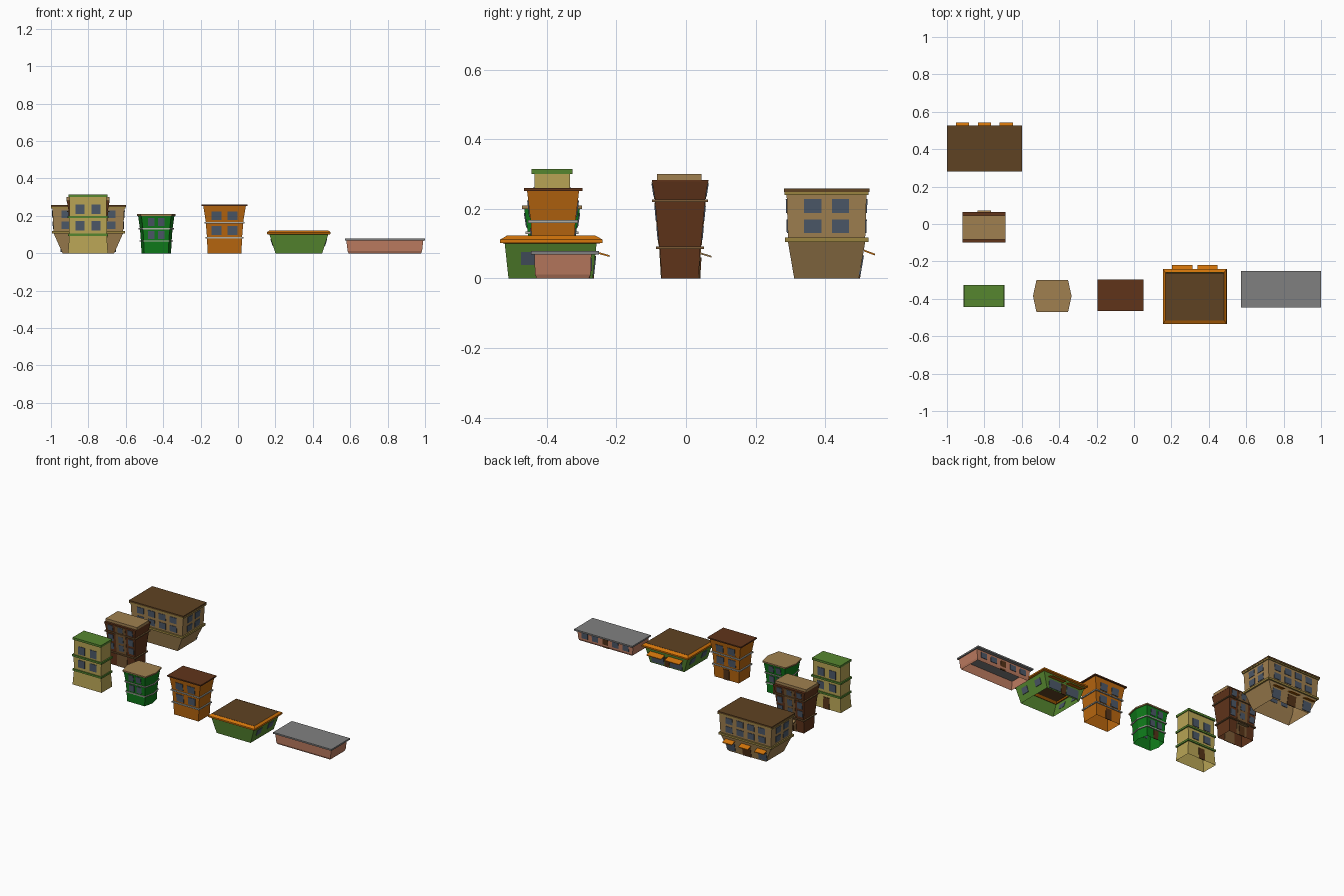
import bpy

if "Cube" in bpy.data.objects:
    bpy.data.objects.remove(bpy.data.objects["Cube"])

def mat(name, hexcol):
    m = bpy.data.materials.new(name)
    c = [int(hexcol[i:i + 2], 16) / 255 for i in (0, 2, 4)]
    m.diffuse_color = [x / 12.92 if x < 0.04 else ((x + 0.055) / 1.055) ** 2.4 for x in c] + [1]
    m.use_nodes = True
    m.node_tree.nodes["Principled BSDF"].inputs["Base Color"].default_value = m.diffuse_color
    return m

TAN, UMBER = mat("tan", "A08050"), mat("umber", "5F4222")
OLIVE, CREAM = mat("olive", "9A8440"), mat("cream", "B8A455")
DARK, BROWN = mat("dark_brown", "60341A"), mat("mid_brown", "7A5A35")
GREEN, LEAF = mat("deep_green", "0F7A1A"), mat("leaf_green", "56862F")
ORANGE, AMBER = mat("orange", "B8660F"), mat("amber", "D0730A")
PINK, GREY = mat("pink", "BC7B60"), mat("roof_grey", "808080")
LIGHT, GLASS = mat("trim_grey", "B0B0A8"), mat("glass", "4C5868")
DOOR = mat("door", "553418")
RECT = [(-1, -1), (1, -1), (1, 1), (-1, 1)]
HEX = [(-.82, -1), (.82, -1), (1, 0), (.82, 1), (-.82, 1), (-1, 0)]

def make(name, verts, faces, m):
    me = bpy.data.meshes.new(name)
    me.from_pydata(verts, [], faces)
    me.materials.append(m)
    ob = bpy.data.objects.new(name, me)
    bpy.context.collection.objects.link(ob)
    return ob

def loft(name, cx, cy, rows, m, poly=RECT, top=False, bottom=False):
    n = len(poly)
    verts = [(cx + px * hx, cy + py * hy, z) for z, hx, hy in rows for px, py in poly]
    faces = [(r * n + i, r * n + (i + 1) % n, (r + 1) * n + (i + 1) % n, (r + 1) * n + i)
             for r in range(len(rows) - 1) for i in range(n)]
    if top:
        faces.append(tuple((len(rows) - 1) * n + i for i in range(n)))
    if bottom:
        faces.append(tuple(reversed(range(n))))
    return make(name, verts, faces, m)

BOX = [(0, 3, 2, 1), (4, 5, 6, 7), (0, 1, 5, 4), (1, 2, 6, 5), (2, 3, 7, 6), (3, 0, 4, 7)]

class Building:
    def __init__(self, name, cx, cy, rows, m, poly=RECT):
        self.name, self.cx, self.cy, self.rows, self.poly = name, cx, cy, rows, poly
        loft(name + "_walls", cx, cy, rows, m, poly)

    def half(self, z):
        for a, b in zip(self.rows, self.rows[1:]):
            if a[0] <= z <= b[0]:
                t = (z - a[0]) / max(b[0] - a[0], 1e-6)
                return [a[k] + t * (b[k] - a[k]) for k in (1, 2)]
        return self.rows[-1][1:]

    def point(self, side, u, z, out):
        hx, hy = self.half(z)
        return {"front": (self.cx + u, self.cy - hy - out, z),
                "back": (self.cx - u, self.cy + hy + out, z),
                "right": (self.cx + hx + out, self.cy + u, z),
                "left": (self.cx - hx - out, self.cy - u, z)}[side]

    # Thin panel that follows the leaning wall
    def panel(self, part, side, u, w, z0, z1, m=GLASS, out=.003):
        v = [self.point(side, u + s * w / 2, z, o) for z in (z0, z1)
             for s, o in ((-1, out), (1, out), (1, -.002), (-1, -.002))]
        make(f"{self.name}_{part}", v, BOX, m)

    def windows(self, sides, us, w, zs):
        for side in sides:
            for u in us:
                for z0, z1 in zs:
                    self.panel("window_" + side, side, u, w, z0, z1)

    def band(self, z0, z1, e, m):
        a, b = self.half(z0), self.half(z1)
        h = [max(a[k], b[k]) + e for k in (0, 1)]
        loft(self.name + "_band", self.cx, self.cy,
             [(z0, *a), (z0, *h), (z1, *h), (z1, *b)], m, self.poly)

    def roof(self, z0, z1, hx, hy, m, dy=0, part="roof"):
        loft(f"{self.name}_{part}", self.cx, self.cy + dy, [(z0, hx, hy), (z1, hx, hy)],
             m, self.poly, True, True)

    def awning(self, u, w, z0, z1, depth, m):
        v = []
        for z, t in ((0, 0), (0, .005)):
            for s, far in ((-1, 1), (1, 1), (1, 0), (-1, 0)):
                p = self.point("back", u + s * w / 2, z1, 0)
                v.append((p[0], p[1] + depth * far, (z0 if far else z1 - .005) + t))
        make(self.name + "_awning", v, BOX, m)

# Large corner store with three awnings
a = Building("store", -.8, .404, [(0, .138, .093), (.105, .185, .111), (.118, .186, .111),
                                  (.248, .193, .115)], TAN)
a.band(.105, .118, .009, OLIVE)
a.roof(.248, .259, .2, .123, UMBER)
a.band(.24, .25, .006, OLIVE)
ROWS = [(.188, .228), (.13, .17)]
a.windows(("front", "back"), (-.12, -.04, .04, .12), .05, ROWS)
a.windows(("left", "right"), (-.04, .04), .05, ROWS)
for u in (-.117, 0, .117):
    a.awning(u, .07, .066, .083, .032, AMBER)
    a.panel("shopfront", "back", u, .062, .008 if u else 0, .066, GLASS if u else DOOR)

# Dark tower with flared floors
b = Building("tower", -.801, -.017, [(0, .092, .053), (.085, .094, .058), (.093, .095, .06),
                                     (.22, .106, .072), (.227, .105, .072), (.283, .115, .081)], DARK)
b.band(.085, .092, .009, BROWN)
b.band(.22, .227, .008, BROWN)
b.roof(.278, .283, .115, .081, DARK)
b.roof(.283, .3, .115, .064, TAN, -.002, "parapet")
for side in ("front", "back"):
    for z0, z1 in ((.0, .084), (.094, .219), (.229, .276)):
        b.panel("centre_bay", side, 0, .075, z0, z1, BROWN, .002)
b.windows(("front", "back"), (-.073, 0, .073), .036, [(.236, .272), (.165, .208), (.11, .15)])
b.awning(0, .073, .06, .075, .033, TAN)
b.panel("door", "back", 0, .04, 0, .06, DOOR, .005)

# Cream townhouse
c = Building("townhouse", -.802, -.385, [(0, .107, .056), (.095, .1, .051), (.105, .1, .051),
                                         (.19, .102, .052), (.2, .1, .051), (.3, .1, .051)], CREAM)
c.band(.093, .105, .007, LEAF)
c.band(.188, .2, .007, LEAF)
c.roof(.3, .314, .104, .059, LEAF)
c.windows(("front", "back"), (-.043, .043), .049, [(.21, .262), (.123, .172)])
c.panel("door", "back", 0, .045, 0, .075, DOOR)

# Green house with pointed sides
d = Building("green_house", -.437, -.385, [(0, .079, .064), (.065, .082, .066), (.13, .087, .069),
                                           (.2, .097, .08)], GREEN, HEX)
d.band(.062, .069, .006, LIGHT)
d.band(.128, .135, .006, LIGHT)
d.roof(.2, .209, .103, .086, TAN)
d.windows(("front", "back"), (-.027, .027), .036, [(.147, .188), (.077, .118)])
d.panel("door", "back", 0, .035, 0, .056, DOOR)

# Orange house
e = Building("orange_house", -.072, -.382, [(0, .09, .058), (.08, .094, .061), (.088, .094, .06),
                                            (.16, .1, .064), (.168, .1, .065), (.254, .114, .075)], ORANGE)
e.band(.08, .088, .007, LIGHT)
e.band(.16, .168, .007, LIGHT)
e.roof(.252, .26, .124, .084, DARK)
e.windows(("front", "back"), (-.043, .043), .053, [(.177, .224), (.097, .145)])
e.panel("door", "back", 0, .042, 0, .07, DOOR)

# Green shop with wide orange eaves
f = Building("shop", .325, -.389, [(0, .125, .121), (.1, .157, .132)], LEAF)
loft("shop_eaves", .325, -.387, [(.1, .15, .128), (.102, .171, .147), (.112, .17, .147),
                                 (.123, .157, .127)], AMBER)
f.roof(.119, .123, .157, .127, UMBER)
f.windows(("left", "right"), (-.06, .06), .05, [(.038, .076)])
for u in (-.067, .067):
    f.awning(u, .107, .062, .078, .039, AMBER)
    f.panel("shopfront", "back", u, .09, .008, .062)
f.panel("door", "back", 0, .035, 0, .065, DOOR)

# Low pink building
g = Building("low_hall", .785, -.354, [(0, .194, .075), (.012, .199, .08), (.07, .206, .082)], PINK)
g.roof(.069, .079, .214, .098, GREY, .006)
g.windows(("back",), (-.15, -.075, .075, .15), .045, [(.022, .058)])
g.panel("door", "back", 0, .04, 0, .058, DOOR)
